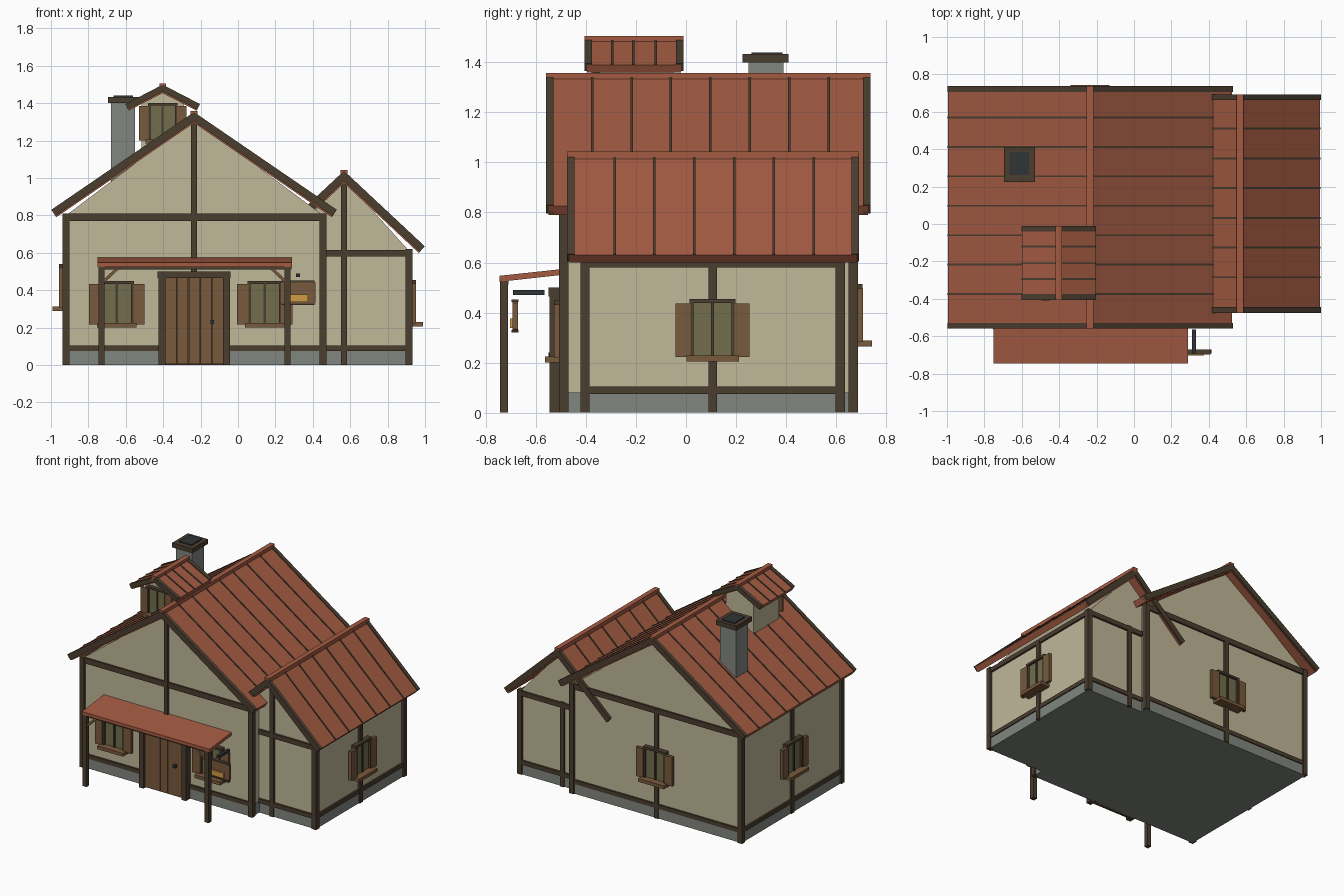
import bpy
from math import radians
from mathutils import Matrix, Vector

if "Cube" in bpy.data.objects:
    bpy.data.objects.remove(bpy.data.objects["Cube"])


def mat(name, r, g, b):
    m = bpy.data.materials.new(name)
    m.diffuse_color = (r, g, b, 1)
    m.use_nodes = True
    m.node_tree.nodes["Principled BSDF"].inputs["Base Color"].default_value = m.diffuse_color
    return m


PLASTER = mat("plaster", .53, .48, .32)
TIMBER = mat("timber", .07, .047, .028)
ROOF = mat("roof_red", .37, .105, .055)
STONE = mat("stone", .22, .24, .21)
WOOD = mat("brown_wood", .19, .10, .045)
GLASS = mat("olive_glass", .17, .155, .075)
GOLD = mat("gold", .65, .33, .06)
DARK = mat("dark_iron", .03, .035, .035)


def prism(name, m, pts, y0, y1, M=None):
    """Extrude an xz profile from y0 to y1."""
    n = len(pts)
    v = [Vector((x, y, z)) for y in (y0, y1) for x, z in pts]
    if M:
        v = [M @ p for p in v]
    area = sum(pts[i][0] * pts[(i + 1) % n][1] - pts[(i + 1) % n][0] * pts[i][1] for i in range(n))
    f = [list(range(n)), list(range(2 * n - 1, n - 1, -1))]
    f += [[i, i + n, (i + 1) % n + n, (i + 1) % n] for i in range(n)]
    if area < 0:
        f = [q[::-1] for q in f]
    me = bpy.data.meshes.new(name)
    me.from_pydata(v, [], f)
    me.materials.append(m)
    ob = bpy.data.objects.new(name, me)
    bpy.context.collection.objects.link(ob)
    return ob


def box(name, m, x0, x1, y0, y1, z0, z1, M=None):
    return prism(name, m, [(x0, z0), (x1, z0), (x1, z1), (x0, z1)], y0, y1, M)


def strip(name, m, p0, p1, a, b, y0, y1):
    """Sloping board along p0-p1 in xz, between normal offsets b and a."""
    p0, p1 = Vector(p0), Vector(p1)
    d = (p1 - p0).normalized()
    n = Vector((-d.y, d.x))
    if n.y < 0:
        n = -n
    return prism(name, m, [p0 + n * b, p1 + n * b, p1 + n * a, p0 + n * a], y0, y1)


def gable_roof(name, cx, half, apex, eave, y0, y1, ribs, thick=.042):
    for side, s in (("left", -1), ("right", 1)):
        a, e = (cx, apex), (cx + s * half, eave)
        strip(f"{name}_slab_{side}", ROOF, a, e, 0, -thick, y0 + .01, y1 - .01)
        for end, yy in (("front", y0), ("back", y1 - .03)):
            strip(f"{name}_verge_{end}_{side}", TIMBER, a, e, .006, -thick + .007, yy, yy + .03)
        for i, y in enumerate(ribs):
            strip(f"{name}_rib_{side}_{i}", TIMBER, a, e, .005, -.005, y - .005, y + .005)
    box(f"{name}_ridge_cap", ROOF, cx - .018, cx + .018, y0, y1, apex - .025, apex + .013)


def window(name, x, y, z, angle, s=1):
    """Shuttered window on a wall point; z is the underside of the sill."""
    M = Matrix.Translation((x, y, z)) @ Matrix.Rotation(radians(angle), 4, 'Z') @ Matrix.Scale(s, 4)
    box(name + "_pane", GLASS, -.08, .08, -.02, .01, .02, .235, M)
    for side in (-1, 1):
        xs = sorted((side * .076, side * .092))
        box(name + "_jamb", TIMBER, *xs, -.036, .01, .01, .25, M)
        xs = sorted((side * .088, side * .148))
        box(name + "_shutter", WOOD, *xs, -.038, -.016, .018, .232, M)
    box(name + "_head", TIMBER, -.092, .092, -.036, .01, .234, .25, M)
    box(name + "_mullion", TIMBER, -.006, .006, -.028, 0, .02, .235, M)
    box(name + "_sill", WOOD, -.105, .105, -.073, .01, 0, .024, M)


# Main house and side wing bodies
CX, WX = -.235, .567
prism("main_walls", PLASTER, [(-.92, .02), (.455, .02), (.455, .8), (CX, 1.315), (-.92, .8)], -.49, .67)
prism("wing_walls", PLASTER, [(.22, .02), (.915, .02), (.915, .61), (WX, .995), (.22, .61)], -.405, .62)
box("main_foundation", STONE, -.926, .461, -.496, .676, 0, .08)
box("wing_foundation", STONE, .3, .921, -.411, .626, 0, .08)

# Main timber frame
for x in (-.937, .435):
    for y in (-.507, .65):
        box("main_corner_post", TIMBER, x, x + .037, y, y + .037, 0, .81)
for y in (-.503, .66):
    box("main_tie_beam", TIMBER, -.935, .47, y, y + .023, .77, .81)
    box("main_base_beam", TIMBER, -.935, .47, y, y + .023, .075, .105)
box("main_front_centre_post", TIMBER, CX - .016, CX + .016, -.505, -.48, .48, 1.32)
box("main_back_centre_post", TIMBER, CX - .016, CX + .016, .66, .685, 0, .8)
box("left_wall_post", TIMBER, -.935, -.91, .075, .107, 0, .8)
box("left_wall_plate", TIMBER, -.933, -.91, -.5, .68, .77, .81)
box("left_base_beam", TIMBER, -.933, -.91, -.5, .68, .075, .105)

# Wing timber frame
for y in (-.422, .598):
    box("wing_corner_post", TIMBER, .895, .932, y, y + .037, 0, .62)
for y, top in ((-.42, 1.0), (.612, .62)):
    box("wing_centre_post", TIMBER, WX - .016, WX + .016, y, y + .023, 0, top)
    box("wing_tie_beam", TIMBER, .46, .93, y, y + .023, .58, .615)
    box("wing_base_beam", TIMBER, .46, .93, y, y + .023, .075, .105)
box("right_wall_post", TIMBER, .905, .93, .09, .123, 0, .6)
box("right_wall_plate", TIMBER, .905, .928, -.42, .63, .58, .612)
box("right_base_beam", TIMBER, .905, .928, -.42, .63, .075, .105)

# Roofs
gable_roof("main_roof", CX, .76, 1.345, .825, -.56, .737, [-.375 + .1575 * i for i in range(7)])
gable_roof("wing_roof", WX, .428, 1.03, .63, -.475, .692, [-.285 + .159 * i for i in range(6)])

# Dormer
prism("dormer_walls", PLASTER, [(-.515, 1.1), (-.29, 1.1), (-.29, 1.42), (-.4025, 1.47), (-.515, 1.42)], -.345, -.05)
gable_roof("dormer_roof", -.403, .197, 1.492, 1.39, -.405, -.01, (-.295, -.21, -.12), .034)
window("dormer_window", -.403, -.345, 1.185, 0, .86)

# Chimney
box("chimney_stack", STONE, -.68, -.55, .25, .39, .95, 1.41)
box("chimney_cap", TIMBER, -.695, -.53, .225, .41, 1.4, 1.433)
box("chimney_flue", DARK, -.665, -.562, .262, .385, 1.42, 1.44)

# Windows
window("front_left_window", -.648, -.49, .2, 0)
window("front_right_window", .143, -.49, .2, 0)
window("right_window", .915, .106, .205, 90)
window("back_window", CX, .67, .265, 180)
window("left_window", -.92, .091, .29, -90)

# Door with planks, frame and knob
box("door_back", TIMBER, -.39, -.075, -.515, -.48, 0, .465)
for i in range(5):
    x = -.388 + i * .0624
    box(f"door_plank_{i}", WOOD, x, x + .0595, -.527, -.5, .005, .465)
for x in (-.425, -.08):
    box("door_jamb", TIMBER, x, x + .037, -.545, -.48, 0, .465)
box("door_lintel", TIMBER, -.43, -.04, -.55, -.48, .465, .5)
box("door_knob", DARK, -.148, -.128, -.55, -.52, .22, .24)

# Porch canopy: slab sloping in y, so the profile is turned a quarter turn
TURN = Matrix.Rotation(radians(90), 4, 'Z')
prism("canopy_roof", ROOF, [(-.745, .523), (-.485, .552), (-.485, .575), (-.745, .547)], -.29, .75, TURN)
box("canopy_beam", TIMBER, -.74, .285, -.735, -.71, .512, .532)
for x, s in ((-.73, 1), (.265, -1)):
    box("canopy_post", TIMBER, x - .016, x + .016, -.743, -.711, 0, .53)
    strip("canopy_brace", WOOD, (x + s * .01, .445), (x + s * .095, .525), .008, -.008, -.735, -.717)

# Hanging sign
c = .012
prism("sign_board", WOOD, [(.225 + c, .322), (.415 - c, .322), (.415, .322 + c), (.415, .45 - c),
                           (.415 - c, .45), (.225 + c, .45), (.225, .45 - c), (.225, .322 + c)], -.693, -.672)
box("sign_rim_bottom", TIMBER, .232, .408, -.697, -.67, .32, .33)
box("sign_rim_top", TIMBER, .232, .408, -.697, -.67, .442, .452)
box("sign_emblem", GOLD, .262, .375, -.704, -.69, .338, .376)
box("sign_bracket", DARK, .309, .331, -.692, -.565, .47, .49)
